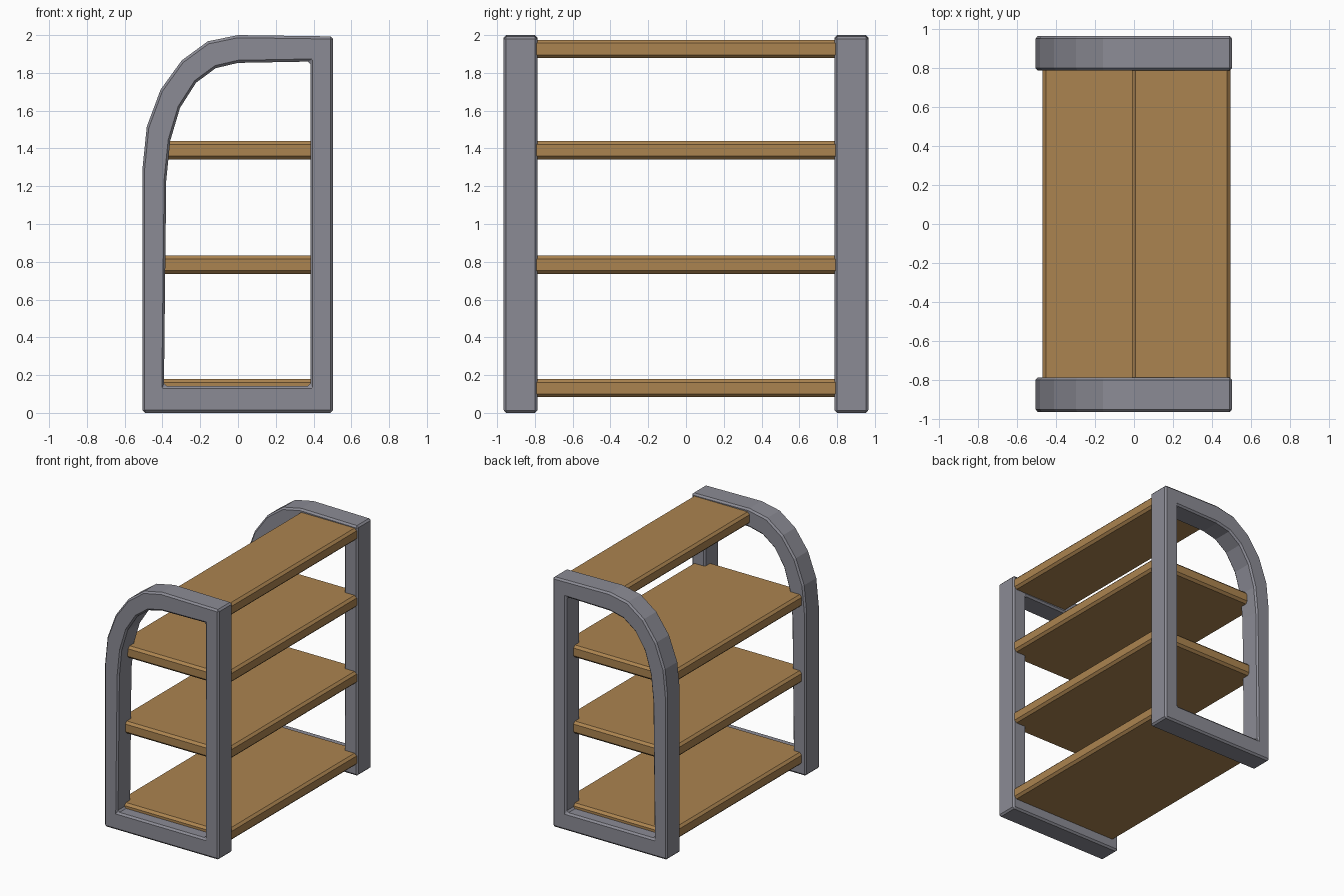
import bpy, bmesh

if "Cube" in bpy.data.objects:
    bpy.data.objects.remove(bpy.data.objects["Cube"])


def material(name, rgb):
    m = bpy.data.materials.new(name)
    m.diffuse_color = (*rgb, 1)
    m.use_nodes = True
    m.node_tree.nodes["Principled BSDF"].inputs["Base Color"].default_value = m.diffuse_color
    return m


GREY = material("grey metal", (0.26, 0.26, 0.30))
WOOD = material("brown wood", (0.41, 0.23, 0.08))


def finish(name, bm, mat, bevel):
    bmesh.ops.recalc_face_normals(bm, faces=bm.faces[:])
    me = bpy.data.meshes.new(name)
    bm.to_mesh(me)
    bm.free()
    me.materials.append(mat)
    ob = bpy.data.objects.new(name, me)
    bpy.context.collection.objects.link(ob)
    mod = ob.modifiers.new("chamfer", "BEVEL")
    mod.width = bevel
    mod.segments = 1
    mod.limit_method = "ANGLE"
    mod.angle_limit = 0.8
    return ob


# Side frame outlines in x, z (matching points outside and inside)
OUTER = [(-0.505, 0), (0.503, 0), (0.503, 1.993), (0, 2.0), (-0.16, 1.967),
         (-0.298, 1.866), (-0.41, 1.711), (-0.483, 1.515), (-0.505, 1.3)]
INNER = [(-0.392, 0.143), (0.383, 0.143), (0.383, 1.86), (0, 1.853), (-0.118, 1.825),
         (-0.222, 1.748), (-0.307, 1.615), (-0.359, 1.44), (-0.38, 1.23)]


def side_frame(name, y0, y1):
    bm = bmesh.new()
    o0, i0, o1, i1 = [[bm.verts.new((x, y, z)) for x, z in pts]
                      for y in (y0, y1) for pts in (OUTER, INNER)]
    n = len(OUTER)
    for k in range(n):
        j = (k + 1) % n
        for a, b in ((o0, i0), (i0, i1), (i1, o1), (o1, o0)):
            bm.faces.new((a[k], a[j], b[j], b[k]))
    finish(name, bm, GREY, 0.013)


side_frame("front_side_frame", -0.965, -0.787)
side_frame("back_side_frame", 0.787, 0.965)


# Shelf boards, ends let into the side frames
def shelf(name, x0, x1, z0, z1, half=0.87):
    bm = bmesh.new()
    bmesh.ops.create_cube(bm, size=1)
    for v in bm.verts:
        v.co = (x1 if v.co.x > 0 else x0,
                half if v.co.y > 0 else -half,
                z1 if v.co.z > 0 else z0)
    finish(name, bm, WOOD, 0.018)


for name, x0, z0 in (("bottom_shelf", -0.47, 0.083), ("lower_shelf", -0.47, 0.735),
                     ("upper_shelf", -0.47, 1.342), ("top_shelf", -0.01, 1.878)):
    shelf(name, x0, 0.495, z0, z0 + 0.097)
